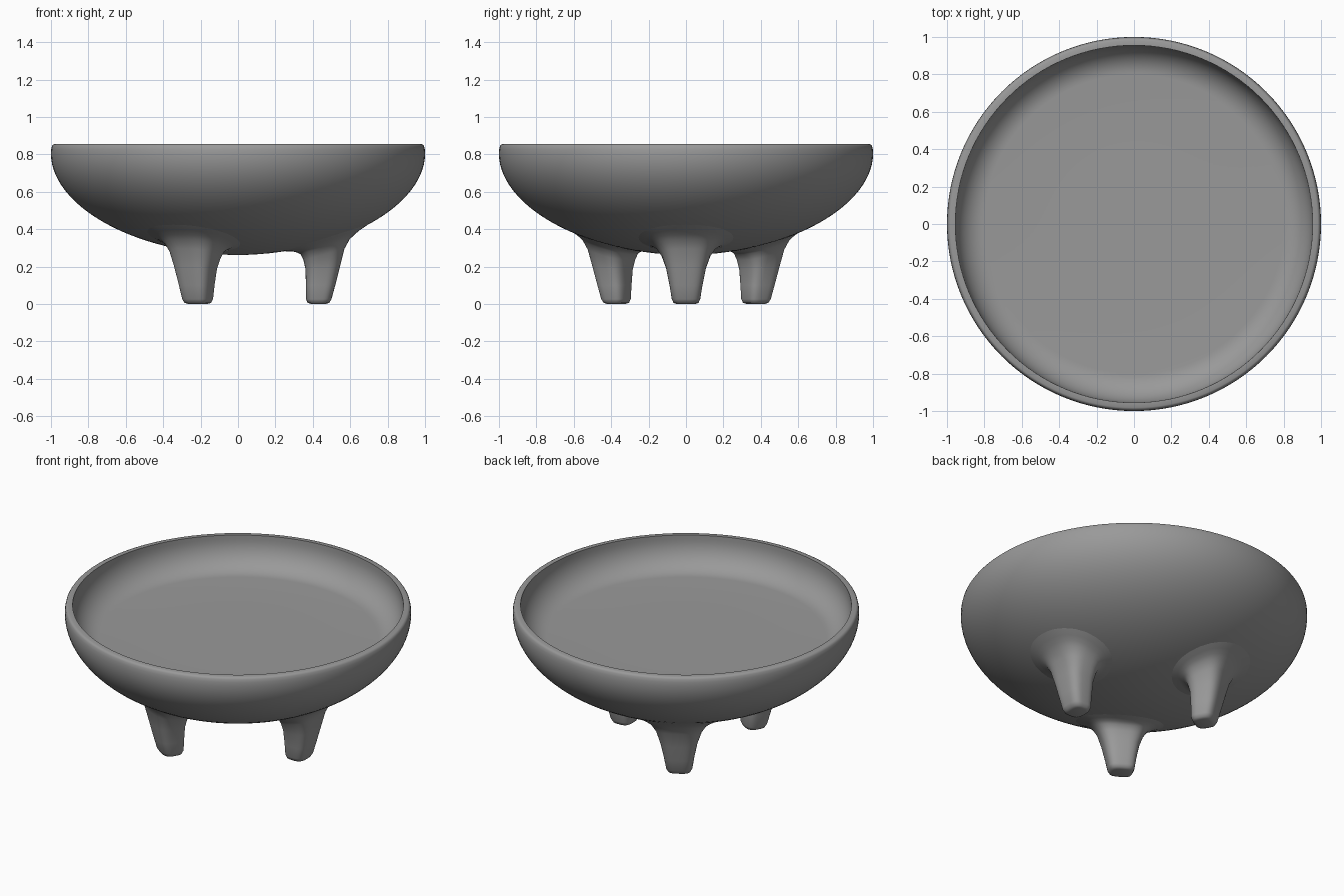
import bpy, bmesh, math
from mathutils import Matrix

if "Cube" in bpy.data.objects:
    bpy.data.objects.remove(bpy.data.objects["Cube"])

RIM_Z, BOWL_H, CURVE = 0.80, 0.538, 1.92

# Dark grey finish shared by all parts
grey = bpy.data.materials.new("dark_grey")
grey.diffuse_color = (0.32, 0.32, 0.32, 1)
grey.use_nodes = True
grey.node_tree.nodes["Principled BSDF"].inputs["Base Color"].default_value = grey.diffuse_color


def bowl_z(r):
    """Height of the bowl underside at radius r (slightly slim ellipse)."""
    return RIM_Z - BOWL_H * max(0.0, 1 - r ** CURVE) ** (1 / CURVE)


def finish(name, bm, angle):
    bmesh.ops.recalc_face_normals(bm, faces=bm.faces)
    mesh = bpy.data.meshes.new(name)
    bm.to_mesh(mesh)
    bm.free()
    mesh.materials.append(grey)
    obj = bpy.data.objects.new(name, mesh)
    bpy.context.collection.objects.link(obj)
    bpy.ops.object.select_all(action='DESELECT')
    obj.select_set(True)
    bpy.context.view_layer.objects.active = obj
    bpy.ops.object.shade_smooth_by_angle(angle=math.radians(angle))
    return obj


# Bowl: curved underside, rounded rim, shallow basin with a flat floor
radii = [math.sin(math.pi / 2 * i / 28) for i in range(29)]
profile = [(r, bowl_z(r)) for r in radii]
profile += [(0.999, 0.825), (0.995, 0.843), (0.990, 0.851), (0.982, 0.855),
            (0.955, 0.855)]
profile += [(0.80 + 0.155 * math.cos(a), 0.83 - 0.17 * math.sin(a))
            for a in (math.pi / 2 * i / 12 for i in range(13))]
profile += [(0.4, 0.66), (0.0, 0.66)]

bm = bmesh.new()
verts = [bm.verts.new((r, 0, z)) for r, z in profile]
edges = [bm.edges.new(p) for p in zip(verts, verts[1:])]
bmesh.ops.spin(bm, geom=verts + edges, cent=(0, 0, 0), axis=(0, 0, 1),
               angle=2 * math.pi, steps=128)
bmesh.ops.remove_doubles(bm, verts=bm.verts, dist=1e-4)
bmesh.ops.dissolve_degenerate(bm, edges=bm.edges, dist=1e-5)
finish("bowl", bm, 35)

# Leg sections: inner radius, outer radius, half width, squareness, inner z, outer z
SECTIONS = [
    (0.390, 0.470, 0.050, 0.65, 0.000, 0.000),
    (0.372, 0.488, 0.067, 0.65, 0.006, 0.006),
    (0.364, 0.500, 0.076, 0.62, 0.026, 0.026),
    (0.363, 0.520, 0.088, 0.62, 0.100, 0.100),
    (0.361, 0.545, 0.107, 0.64, 0.185, 0.200),
    (0.350, 0.569, 0.132, 0.70, 0.235, 0.295),
]
# Flare sections that follow the bowl: same, then depth below its surface
FLARE = [
    (0.335, 0.597, 0.160, 0.78, 0.032),
    (0.315, 0.622, 0.185, 0.84, 0.018),
    (0.290, 0.652, 0.215, 0.90, 0.007),
    (0.255, 0.690, 0.250, 0.96, 0.001),
    (0.240, 0.705, 0.265, 1.00, -0.004),
]
SIDES = 48


def power(v, e):
    return math.copysign(abs(v) ** e, v)


def make_leg(name, angle):
    """Loft rounded-square sections that flare into the bowl."""
    bm = bmesh.new()
    rings = []
    for ri, ro, hw, e, *heights in SECTIONS + FLARE:
        ring = []
        for k in range(SIDES):
            a = 2 * math.pi * k / SIDES
            f = (power(math.cos(a), e) + 1) / 2
            x, y = ri + (ro - ri) * f, hw * power(math.sin(a), e)
            if len(heights) == 2:
                z = heights[0] + (heights[1] - heights[0]) * f
            else:
                z = bowl_z(math.hypot(x, y)) - heights[0]
            ring.append(bm.verts.new((x, y, z)))
        rings.append(ring)
    for lo, hi in zip(rings, rings[1:]):
        for k in range(SIDES):
            n = (k + 1) % SIDES
            bm.faces.new((lo[k], lo[n], hi[n], hi[k]))
    bm.faces.new(rings[0][::-1])
    bm.transform(Matrix.Rotation(angle, 4, 'Z'))
    return finish(name, bm, 75)


# Three feet spaced evenly around the bowl
for i, side in enumerate(("right", "back_left", "front_left")):
    make_leg(side + "_leg", i * 2 * math.pi / 3)
